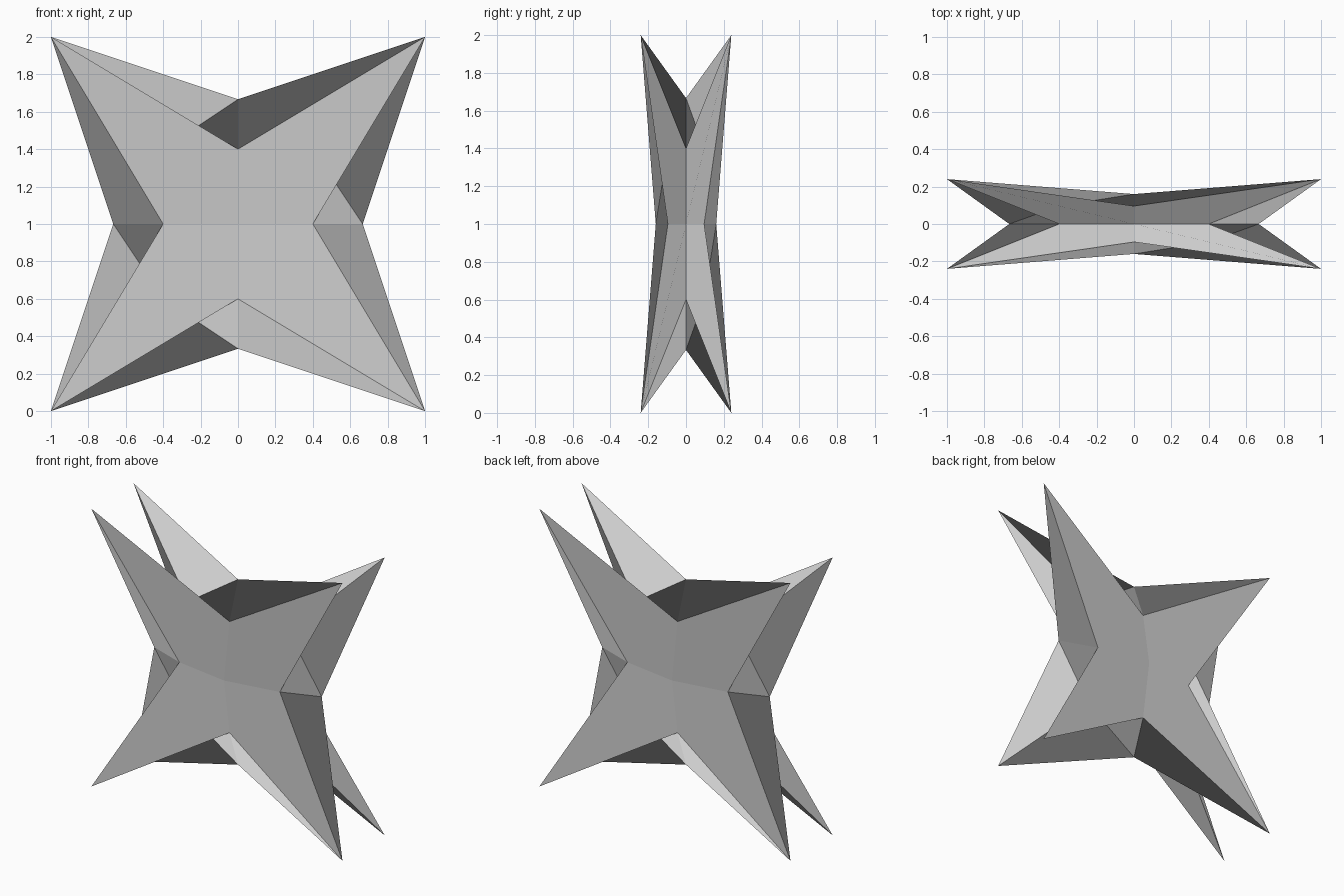
import bpy
import bmesh

if "Cube" in bpy.data.objects:
    bpy.data.objects.remove(bpy.data.objects["Cube"])

# Eight-pointed star: a cube split 2x2 per side, with its corners kept as tips,
# edge midpoints pulled deep inward and side centres pulled in a little.
HALF_DEPTH = 0.24
PULL = {1: 2 / 3, 2: 0.4, 3: 1.0}   # side centre, edge midpoint, corner tip
SIGNS = (-1, 1)

bm = bmesh.new()
verts = {}


def vert(key):
    """Shared vertex for a cube grid position with coordinates -1, 0 or 1."""
    if key not in verts:
        s = PULL[sum(abs(k) for k in key)]
        verts[key] = bm.verts.new((key[0] * s, key[1] * s * HALF_DEPTH, key[2] * s + 1))
    return verts[key]


def side_key(axis, side, u, v):
    key = [u, v]
    key.insert(axis, side)
    return tuple(key)


# Direction of the fold across the bent quads on each side (axis, side)
FOLD = {(0, -1): 1, (0, 1): -1, (1, -1): -1, (1, 1): 1, (2, -1): 1, (2, 1): 1}

for (axis, side), fold in FOLD.items():
    for su in SIGNS:
        for sv in SIGNS:
            quad = [(0, 0), (su, 0), (su, sv), (0, sv)]
            facing = su * sv * side * (-1 if axis == 1 else 1)
            if facing < 0:
                quad = [quad[0], quad[3], quad[2], quad[1]]
            if su * sv != fold:      # start one corner later to fold the other way
                quad = quad[1:] + quad[:1]
            bm.faces.new([vert(side_key(axis, side, u, v)) for u, v in quad])

mesh = bpy.data.meshes.new("spiked_star")
bm.to_mesh(mesh)
bm.free()
star = bpy.data.objects.new("spiked_star", mesh)
bpy.context.collection.objects.link(star)
